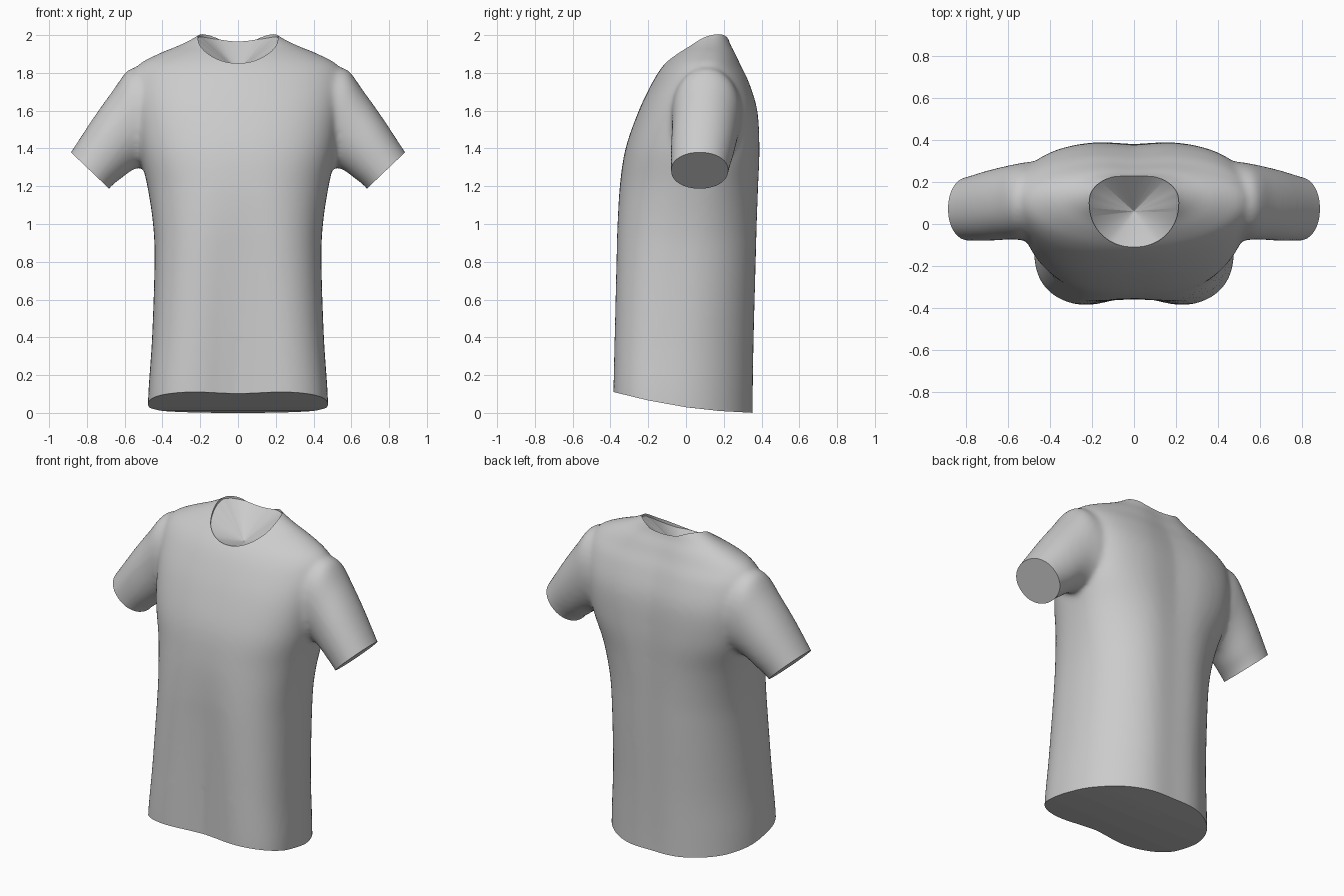
import bpy, bmesh
from math import sin, cos, pi, exp, radians, copysign

if "Cube" in bpy.data.objects:
    bpy.data.objects.remove(bpy.data.objects["Cube"])


def power(v, n):
    return copysign(abs(v) ** (2 / n), v)


def spline(rows, steps=5):
    """Smoothly fill in rows between the given key rows."""
    out = []
    for i in range(len(rows) - 1):
        quad = zip(rows[max(i - 1, 0)], rows[i], rows[i + 1], rows[min(i + 2, len(rows) - 1)])
        quad = list(quad)
        for k in range(steps):
            t = k / steps
            out.append([b + .5 * t * (c - a + t * (2*a - 5*b + 4*c - d + t * (3*(b - c) + d - a)))
                        for a, b, c, d in quad])
    return out + [list(rows[-1])]


def loft(bm, rings):
    """Closed skin through rings of equal point count."""
    vs = [[bm.verts.new(p) for p in r] for r in rings]
    n = len(rings[0])
    for a, b in zip(vs, vs[1:]):
        for i in range(n):
            j = (i + 1) % n
            bm.faces.new((a[i], a[j], b[j], b[i]))
    bm.faces.new(vs[0])
    bm.faces.new(vs[-1])


def make_object(name, bm):
    bmesh.ops.recalc_face_normals(bm, faces=bm.faces)
    me = bpy.data.meshes.new(name)
    bm.to_mesh(me)
    bm.free()
    ob = bpy.data.objects.new(name, me)
    bpy.context.collection.objects.link(ob)
    return ob


ANGLES = [2 * pi * i / 64 for i in range(64)]
bm = bmesh.new()

# Torso: z, half width, y of widest point, front y, back y, front power, back power, front dip
torso = [
    (-.15, .48, -.08, -.41, .37, 3.0, 2.1, .063),
    (.10, .475, -.08, -.41, .37, 3.0, 2.1, .063),
    (.40, .455, -.06, -.405, .375, 2.9, 2.1, .055),
    (.80, .442, -.03, -.395, .385, 2.7, 2.2, .04),
    (1.0, .450, 0, -.383, .39, 2.6, 2.2, .025),
    (1.2, .480, .04, -.36, .395, 2.5, 2.3, .01),
    (1.4, .525, .08, -.32, .397, 2.6, 2.7, 0),
    (1.6, .550, .09, -.25, .384, 2.5, 2.9, 0),
    (1.75, .560, .10, -.178, .34, 2.2, 2.6, 0),
    (1.84, .530, .11, -.12, .30, 2, 2.1, 0),
    (1.90, .425, .12, -.06, .275, 2, 2, 0),
    (1.95, .305, .13, .00, .25, 2, 2, 0),
    (2.0, .212, .14, .03, .235, 2, 2, 0),
    (2.07, .13, .14, .06, .20, 2, 2, 0),
]
rings = []
for z, w, yc, yf, yb, nf, nb, dip in spline(torso):
    ring = []
    for a in ANGLES:
        n = nb if sin(a) > 0 else nf
        x, s = w * power(cos(a), n), power(sin(a), n)
        if s > 0:
            y = yc + (yb - yc) * s - .018 * exp(-(x / .12) ** 2) * s
        else:
            y = yc + (yc - yf) * s - dip * exp(-(x / .18) ** 2) * s
        ring.append((x, y, z))
    rings.append(ring)
loft(bm, rings)

# Sleeves: top x, top z, bottom x, bottom z, front y, back y
sleeve = [
    (.38, 1.80, .36, 1.36, -.10, .30),
    (.52, 1.825, .48, 1.315, -.08, .295),
    (.585, 1.812, .52, 1.30, -.075, .287),
    (.66, 1.71, .56, 1.285, -.075, .275),
    (.76, 1.57, .62, 1.24, -.08, .255),
    (.885, 1.38, .68, 1.19, -.08, .225),
    (.955, 1.275, .75, 1.09, -.08, .21),
]
for side in (1, -1):
    rings = []
    for tx, tz, bx, bz, yf, yb in spline(sleeve):
        ring = []
        for a in ANGLES:
            u = .5 + .5 * power(cos(a), 2.1)
            y = (yf + yb) / 2 + (yb - yf) / 2 * power(sin(a), 2.1)
            ring.append((side * (bx + (tx - bx) * u), y, bz + (tz - bz) * u))
        rings.append(ring)
    loft(bm, rings)
shirt = make_object("shirt", bm)

# Hem cutter: curved sweep rising towards the front
profile = [(-.6, .16), (-.39, .112), (-.2, .066), (0, .03), (.18, .01), (.36, 0),
           (.6, 0), (.6, -.4), (-.6, -.4)]
bm = bmesh.new()
loft(bm, [[(x, y, z) for y, z in profile] for x in (-1, 1)])
cutters = [make_object("hem_cutter", bm)]

# Neck cutter: column with a cone floor meeting the neckline
keys = [(-.12, 1.848), (-.08, 1.858), (-.03, 1.89), (.05, 1.945), (.10, 1.975),
        (.15, 1.992), (.19, 1.988), (.24, 1.972)]


def neck_z(y):
    for (y0, z0), (y1, z1) in zip(keys, keys[1:]):
        if y <= y1:
            return z0 + (z1 - z0) * (y - y0) / (y1 - y0)
    return keys[-1][1]


outline = []
for a in ANGLES:
    n = 2.3 if sin(a) > 0 else 2.1
    outline.append((.213 * power(cos(a), n), .10 + (.135 if sin(a) > 0 else .21) * power(sin(a), n)))
bm = bmesh.new()
loft(bm, [[(x * .01, .06 + (y - .06) * .01, 1.81) for x, y in outline],
          [(x, y, neck_z(y)) for x, y in outline],
          [(x, y, 2.3) for x, y in outline]])
cutters.append(make_object("neck_cutter", bm))

# Sleeve end cutters
for side in (1, -1):
    bm = bmesh.new()
    bmesh.ops.create_cube(bm, size=.6)
    ob = make_object("sleeve_cutter", bm)
    ob.location = (side * (.782 + .3 * .69), .08, 1.282 - .3 * .724)
    ob.rotation_euler = (0, side * radians(-43.6), 0)
    cutters.append(ob)

# Blend torso and sleeves into one skin, then trim the openings
m = shirt.modifiers.new("blend", 'REMESH')
m.mode = 'VOXEL'
m.voxel_size = .014
m = shirt.modifiers.new("relax", 'SMOOTH')
m.factor = .5
m.iterations = 16
for c in cutters:
    c.hide_render = True
    m = shirt.modifiers.new("trim", 'BOOLEAN')
    m.operation = 'DIFFERENCE'
    m.solver = 'EXACT'
    m.object = c

bpy.ops.object.select_all(action='DESELECT')
shirt.select_set(True)
bpy.context.view_layer.objects.active = shirt
bpy.ops.object.convert(target='MESH')
for c in cutters:
    bpy.data.objects.remove(c)
bpy.ops.object.shade_smooth_by_angle(angle=radians(40))
